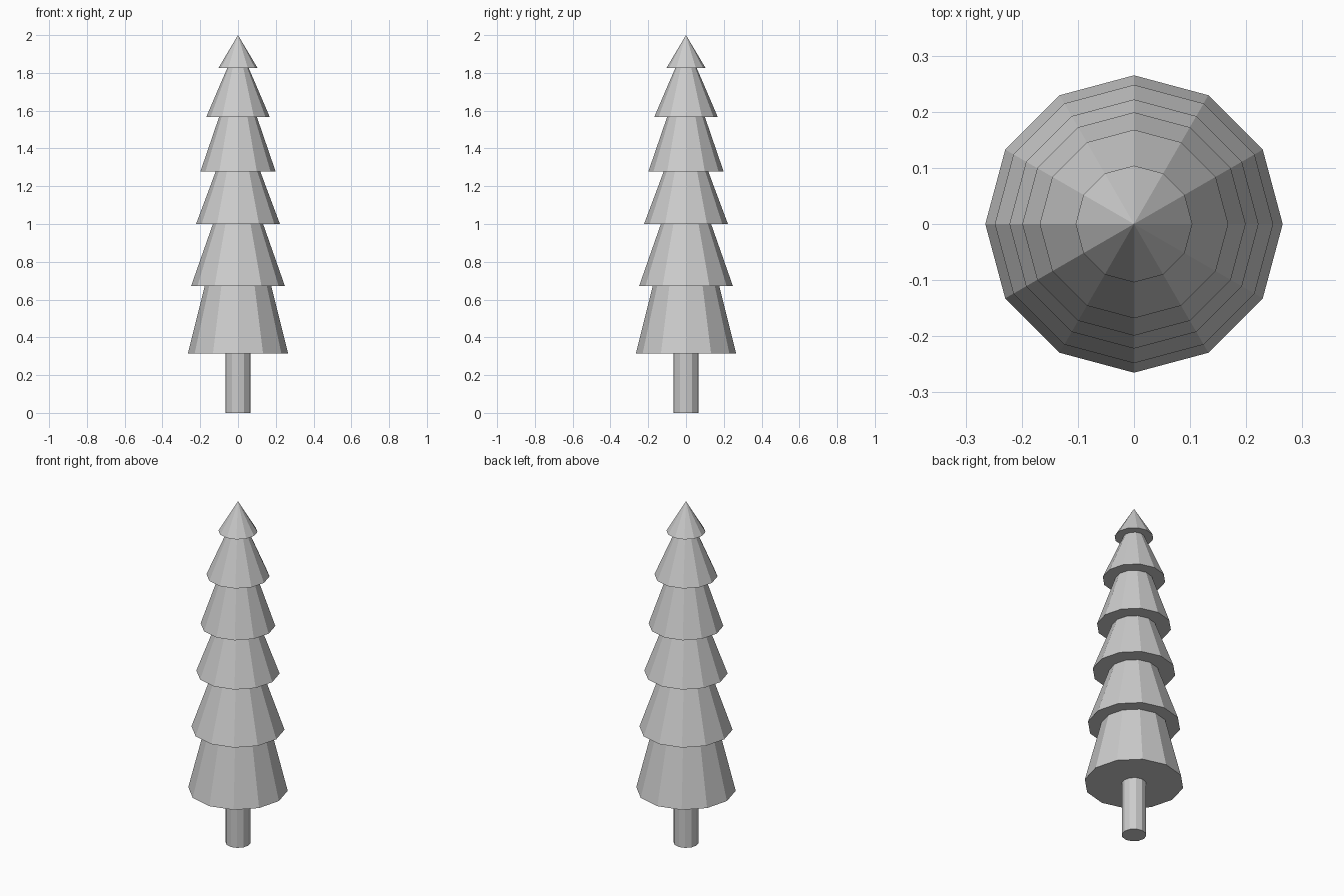
import bpy
import bmesh
from math import cos, sin, tau

if "Cube" in bpy.data.objects:
    bpy.data.objects.remove(bpy.data.objects["Cube"])

SIDES = 12


def lathe(name, profile):
    """Revolve (radius, z) points around z; radius 0 becomes a single pole."""
    bm = bmesh.new()
    rings = []
    for r, z in profile:
        if r == 0:
            rings.append([bm.verts.new((0, 0, z))] * SIDES)
        else:
            rings.append([bm.verts.new((r * cos(tau * i / SIDES), r * sin(tau * i / SIDES), z))
                          for i in range(SIDES)])
    for low, high in zip(rings, rings[1:]):
        for i in range(SIDES):
            j = (i + 1) % SIDES
            quad = [low[i], low[j], high[j], high[i]]
            bm.faces.new(list(dict.fromkeys(quad)))
    bmesh.ops.recalc_face_normals(bm, faces=bm.faces)
    mesh = bpy.data.meshes.new(name)
    bm.to_mesh(mesh)
    bm.free()
    obj = bpy.data.objects.new(name, mesh)
    bpy.context.collection.objects.link(obj)
    return obj


# Trunk, its top hidden at the lowest branch tier
TRUNK_R, TRUNK_TOP = 0.066, 0.315
lathe("trunk", [(0, 0), (TRUNK_R, 0), (TRUNK_R, TRUNK_TOP)])

# Branch tiers: bottom z, skirt radius, radius where the next tier begins
tiers = [
    (0.315, 0.265, 0.176),
    (0.672, 0.248, 0.133),
    (1.000, 0.222, 0.118),
    (1.278, 0.199, 0.100),
    (1.567, 0.168, 0.057),
    (1.825, 0.104, 0.0),
]
tops = [t[0] for t in tiers[1:]] + [2.0]
inner = TRUNK_R
for n, ((z, skirt, neck), top) in enumerate(zip(tiers, tops), 1):
    # Flat underside ring, then sloping side up to the next tier
    lathe(f"branch_tier_{n}", [(inner, z), (skirt, z), (neck, top)])
    inner = neck
